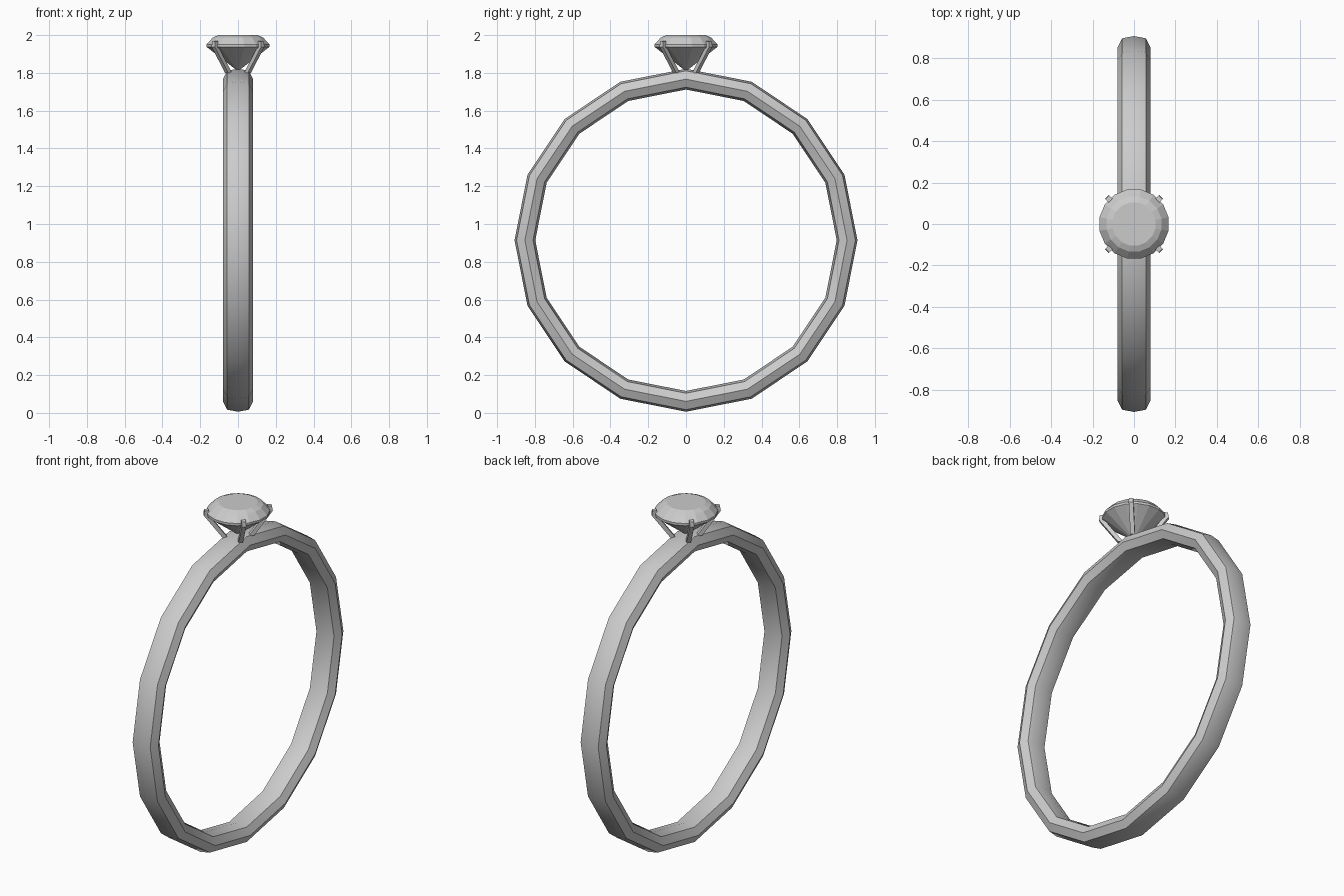
import bpy, bmesh, math
from mathutils import Vector, Matrix

if "Cube" in bpy.data.objects:
    bpy.data.objects.remove(bpy.data.objects["Cube"])


def make_object(name, bm, smooth=None):
    bmesh.ops.recalc_face_normals(bm, faces=bm.faces)
    mesh = bpy.data.meshes.new(name)
    bm.to_mesh(mesh)
    bm.free()
    ob = bpy.data.objects.new(name, mesh)
    bpy.context.collection.objects.link(ob)
    if smooth:
        bpy.ops.object.select_all(action='DESELECT')
        ob.select_set(True)
        bpy.context.view_layer.objects.active = ob
        bpy.ops.object.shade_smooth_by_angle(angle=math.radians(smooth))
    return ob


def bridge(bm, a, b):
    n = len(a)
    for i in range(n):
        bm.faces.new((a[i], a[(i + 1) % n], b[(i + 1) % n], b[i]))


# Band: eight-sided section (x, radius) swept round the x axis in 16 steps
CENTRE = 0.914
section = [(0, .908), (.057, .897), (.08, .853), (.057, .81),
           (0, .798), (-.057, .81), (-.08, .853), (-.057, .897)]
bm = bmesh.new()
rings = []
for i in range(16):
    a = math.tau * i / 16
    rings.append([bm.verts.new((x, r * math.sin(a), CENTRE + r * math.cos(a)))
                  for x, r in section])
for i in range(16):
    bridge(bm, rings[i], rings[(i + 1) % 16])
make_object("band", bm, 30)

# Gem: table, crown, girdle and pavilion rings (radius, z), flat facets
bm = bmesh.new()
profile = [(.106, 2.0), (.135, 1.988), (.17, 1.951), (.17, 1.938), (.012, 1.818)]
counts = 16
rings = []
for r, z in profile:
    rings.append([bm.verts.new((r * math.cos(math.tau * (i + .5) / counts),
                                r * math.sin(math.tau * (i + .5) / counts), z))
                  for i in range(counts)])
for a, b in zip(rings, rings[1:]):
    bridge(bm, a, b)
bm.faces.new(rings[0])
bm.faces.new(rings[-1])
make_object("gem", bm)

# Prongs: square bars leaning outward, upright at the girdle
outer = [(.085, 1.80), (.186, 1.938), (.182, 1.966)]
inner = [(.057, 1.80), (.160, 1.940), (.160, 1.968)]
for k, label in enumerate(("back_right", "back_left", "front_left", "front_right")):
    turn = Matrix.Rotation(math.radians(45 + 90 * k), 3, 'Z')
    bm = bmesh.new()
    loops = []
    for (ro, zo), (ri, zi) in zip(outer, inner):
        corners = [(ro, -.012, zo), (ro, .012, zo), (ri, .012, zi), (ri, -.012, zi)]
        loops.append([bm.verts.new(turn @ Vector(c)) for c in corners])
    for a, b in zip(loops, loops[1:]):
        bridge(bm, a, b)
    bm.faces.new(loops[0])
    bm.faces.new(loops[-1])
    make_object("prong_" + label, bm)
